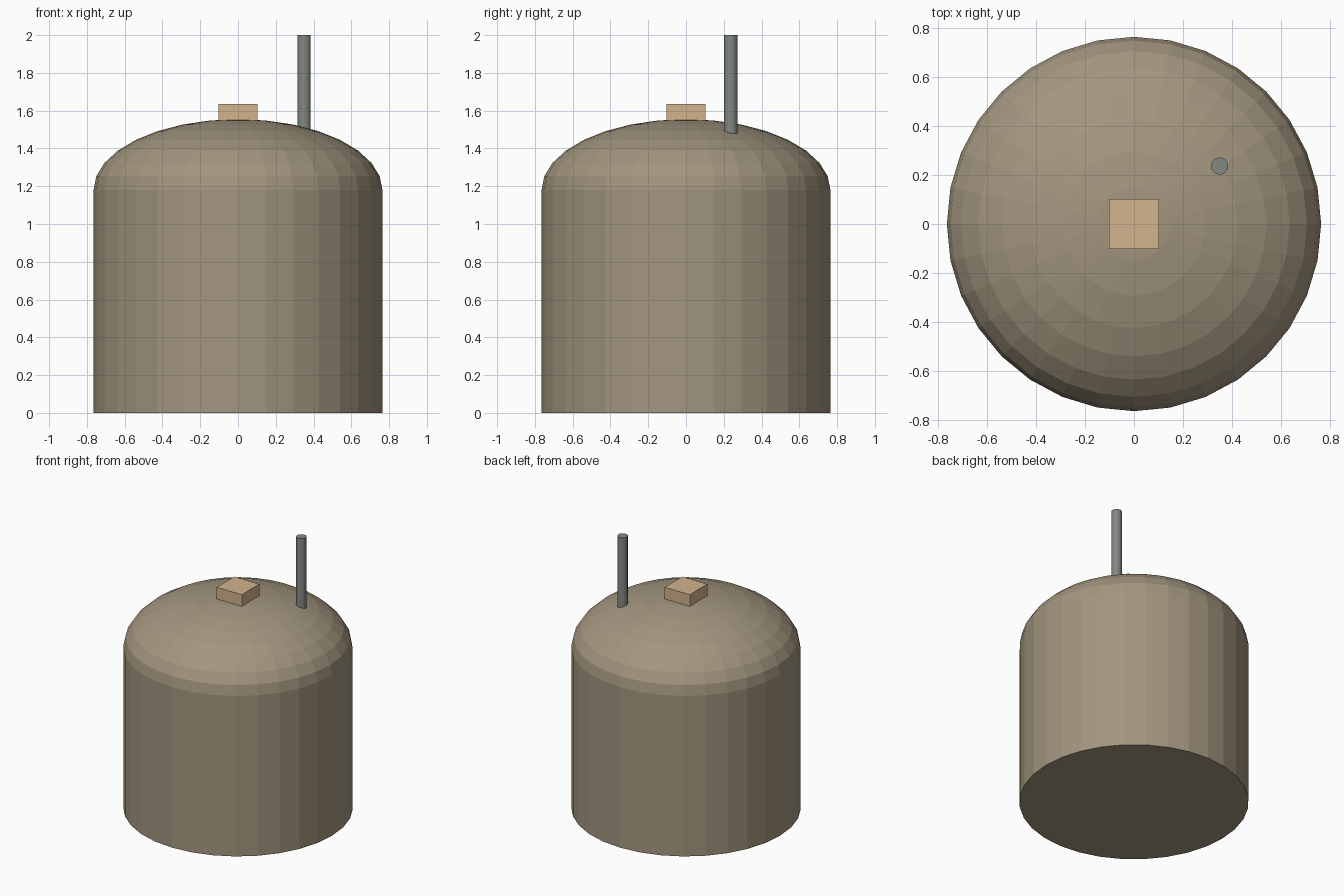
import bpy, bmesh, math

if "Cube" in bpy.data.objects:
    bpy.data.objects.remove(bpy.data.objects["Cube"])

def material(name, rgb):
    # 8-bit display colour to linear
    def lin(c):
        c /= 255
        return c / 12.92 if c <= 0.04045 else ((c + 0.055) / 1.055) ** 2.4
    m = bpy.data.materials.new(name)
    m.diffuse_color = (*[lin(c) for c in rgb], 1)
    m.use_nodes = True
    m.node_tree.nodes["Principled BSDF"].inputs["Base Color"].default_value = m.diffuse_color
    return m

def add(name, bm, mat):
    bmesh.ops.recalc_face_normals(bm, faces=bm.faces)
    me = bpy.data.meshes.new(name)
    bm.to_mesh(me)
    bm.free()
    me.materials.append(mat)
    ob = bpy.data.objects.new(name, me)
    bpy.context.collection.objects.link(ob)
    return ob

def lathe(name, profile, sides, mat, centre=(0, 0)):
    # revolve (radius, z) pairs; zero radius makes a pole, open ends are capped
    bm = bmesh.new()
    rings = []
    for r, z in profile:
        if r < 1e-6:
            rings.append([bm.verts.new((*centre, z))])
        else:
            rings.append([bm.verts.new((centre[0] + r * math.cos(2 * math.pi * i / sides),
                                        centre[1] + r * math.sin(2 * math.pi * i / sides), z))
                          for i in range(sides)])
    for a, b in zip(rings, rings[1:]):
        for i in range(sides):
            j = (i + 1) % sides
            bm.faces.new((a[i], a[j], b[0]) if len(b) == 1 else (a[i], a[j], b[j], b[i]))
    for ring in (rings[0], rings[-1]):
        if len(ring) > 1:
            bm.faces.new(ring)
    return add(name, bm, mat)

clay = material("grey brown", (163, 150, 127))
tan = material("tan", (210, 180, 140))
grey = material("pipe grey", (131, 136, 130))

# Tank: straight wall with a faceted half-ellipsoid dome
R, WALL, RISE = 0.765, 1.18, 0.375
dome = [(R * math.cos(k * math.pi / 16), WALL + RISE * math.sin(k * math.pi / 16)) for k in range(9)]
lathe("tank_body", [(R, 0)] + dome, 32, clay)

# Vent pipe rising through the dome
lathe("vent_pipe", [(0.035, 1.46), (0.035, 2.0)], 16, grey, (0.35, 0.237))

# Square hatch on the crown
bm = bmesh.new()
bmesh.ops.create_cube(bm, size=1)
for v in bm.verts:
    v.co = (v.co.x * 0.204, v.co.y * 0.204, 1.585 + v.co.z * 0.1)
add("top_hatch", bm, tan)
